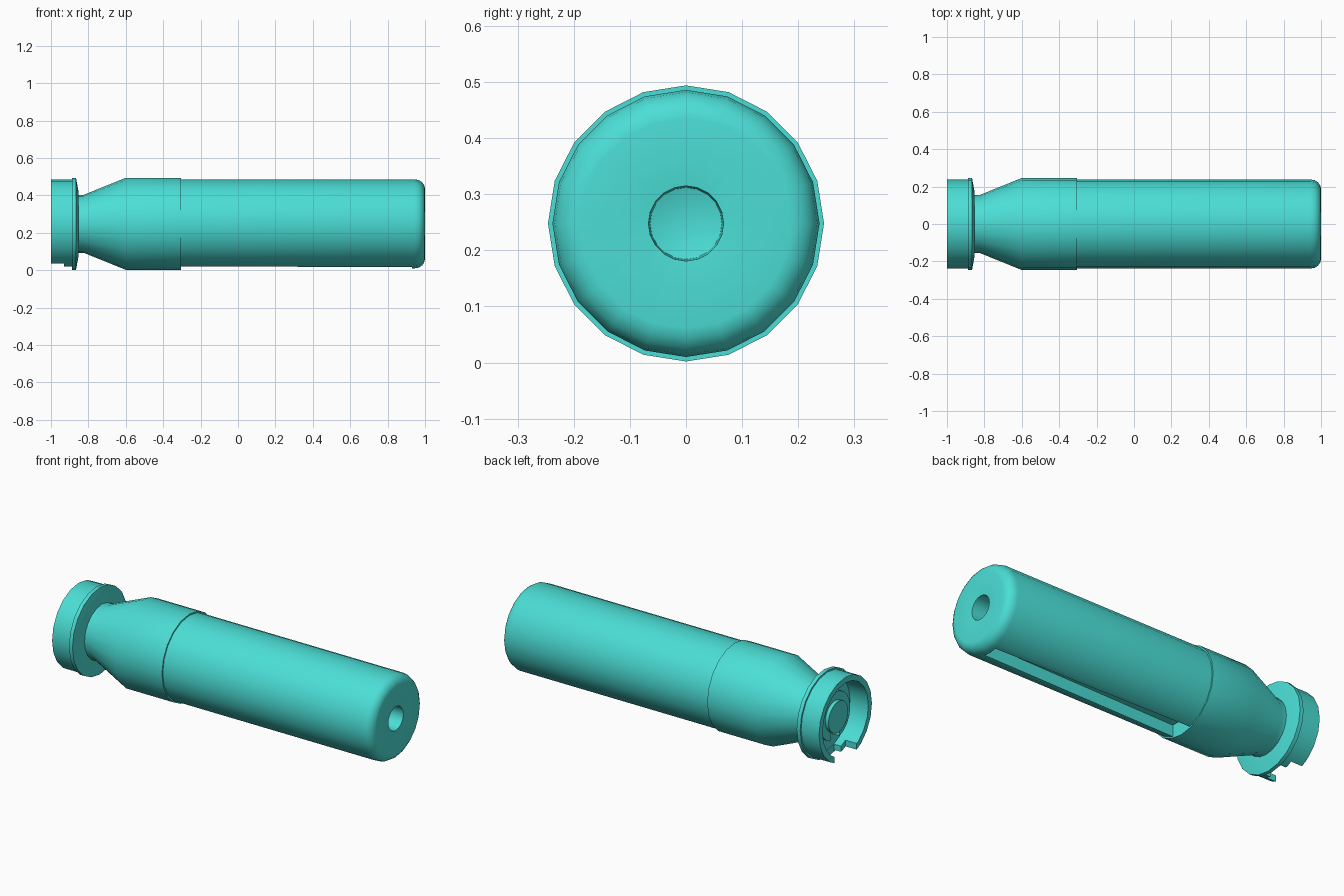
import bpy, bmesh, math

if "Cube" in bpy.data.objects:
    bpy.data.objects.remove(bpy.data.objects["Cube"])

ZC = 0.248      # height of the long axis
SIDES = 20

teal = bpy.data.materials.new("teal")
teal.diffuse_color = (0.07, 0.73, 0.67, 1)
teal.use_nodes = True
teal.node_tree.nodes["Principled BSDF"].inputs["Base Color"].default_value = teal.diffuse_color


def add_mesh(name, bm):
    bmesh.ops.recalc_face_normals(bm, faces=bm.faces[:])
    mesh = bpy.data.meshes.new(name)
    bm.to_mesh(mesh)
    bm.free()
    obj = bpy.data.objects.new(name, mesh)
    bpy.context.collection.objects.link(obj)
    mesh.materials.append(teal)
    return obj


def lathe(name, profile):
    """Spin (x, radius) points, both ends on the axis, around the x axis."""
    bm = bmesh.new()
    rings = []
    for x, r in profile:
        if r == 0:
            rings.append([bm.verts.new((x, 0, ZC))])
        else:
            angles = [math.tau * i / SIDES for i in range(SIDES)]
            rings.append([bm.verts.new((x, r * math.sin(a), ZC + r * math.cos(a))) for a in angles])
    for a, b in zip(rings, rings[1:]):
        for i in range(SIDES):
            j = (i + 1) % SIDES
            if len(a) == 1:
                bm.faces.new((a[0], b[i], b[j]))
            elif len(b) == 1:
                bm.faces.new((a[i], a[j], b[0]))
            else:
                bm.faces.new((a[i], a[j], b[j], b[i]))
    return add_mesh(name, bm)


def cut(target, name, x0, x1, w0, w1, z0, z1):
    """Cut a block whose half width runs from w0 at x0 to w1 at x1."""
    bm = bmesh.new()
    bmesh.ops.create_cube(bm, size=2)
    for v in bm.verts:
        low = v.co.x < 0
        v.co = (x0 if low else x1, v.co.y * (w0 if low else w1), z0 if v.co.z < 0 else z1)
    cutter = add_mesh(name, bm)
    mod = target.modifiers.new(name, 'BOOLEAN')
    mod.operation = 'DIFFERENCE'
    mod.solver = 'EXACT'
    mod.object = cutter
    bpy.context.view_layer.objects.active = target
    bpy.ops.object.modifier_apply(modifier=mod.name)
    bpy.data.objects.remove(cutter)


# Main body: rounded end, gently dished face and a blind hole
body = lathe("body", [
    (-0.31, 0), (-0.31, 0.238), (0.945, 0.238), (0.967, 0.234), (0.985, 0.222),
    (0.996, 0.205), (1.0, 0.187), (0.99, 0.067), (0.9, 0.064), (0.88, 0)])
cut(body, "channel_cutter", -0.32, 0.93, 0.065, 0.042, -0.1, 0.085)

# Collar, tapered shoulder and neck
shoulder = lathe("shoulder", [
    (-0.87, 0), (-0.87, 0.155), (-0.825, 0.155), (-0.6, 0.246),
    (-0.305, 0.246), (-0.305, 0)])

# Cupped head with a flange, open at the bottom
head = lathe("head", [
    (-0.885, 0), (-0.885, 0.205), (-1.0, 0.205), (-1.0, 0.237), (-0.888, 0.237),
    (-0.888, 0.246), (-0.866, 0.246), (-0.854, 0.18), (-0.854, 0)])
cut(head, "wide_notch_cutter", -1.1, -0.93, 0.1, 0.1, -0.1, ZC)
cut(head, "narrow_notch_cutter", -1.1, -0.887, 0.06, 0.06, -0.1, ZC)

# Slotted boss and central button inside the cup
boss = lathe("boss", [(-0.88, 0), (-0.88, 0.135), (-0.935, 0.135), (-0.935, 0)])
cut(boss, "boss_slot_cutter", -1.1, -0.887, 0.04, 0.04, -0.1, ZC - 0.05)
button = lathe("button", [(-0.87, 0), (-0.87, 0.088), (-0.955, 0.088), (-0.955, 0)])

# Smooth the round walls and keep the rims sharp
bpy.ops.object.select_all(action='DESELECT')
for part in (body, shoulder, head, boss, button):
    part.select_set(True)
bpy.context.view_layer.objects.active = body
bpy.ops.object.shade_smooth_by_angle(angle=math.radians(30))
